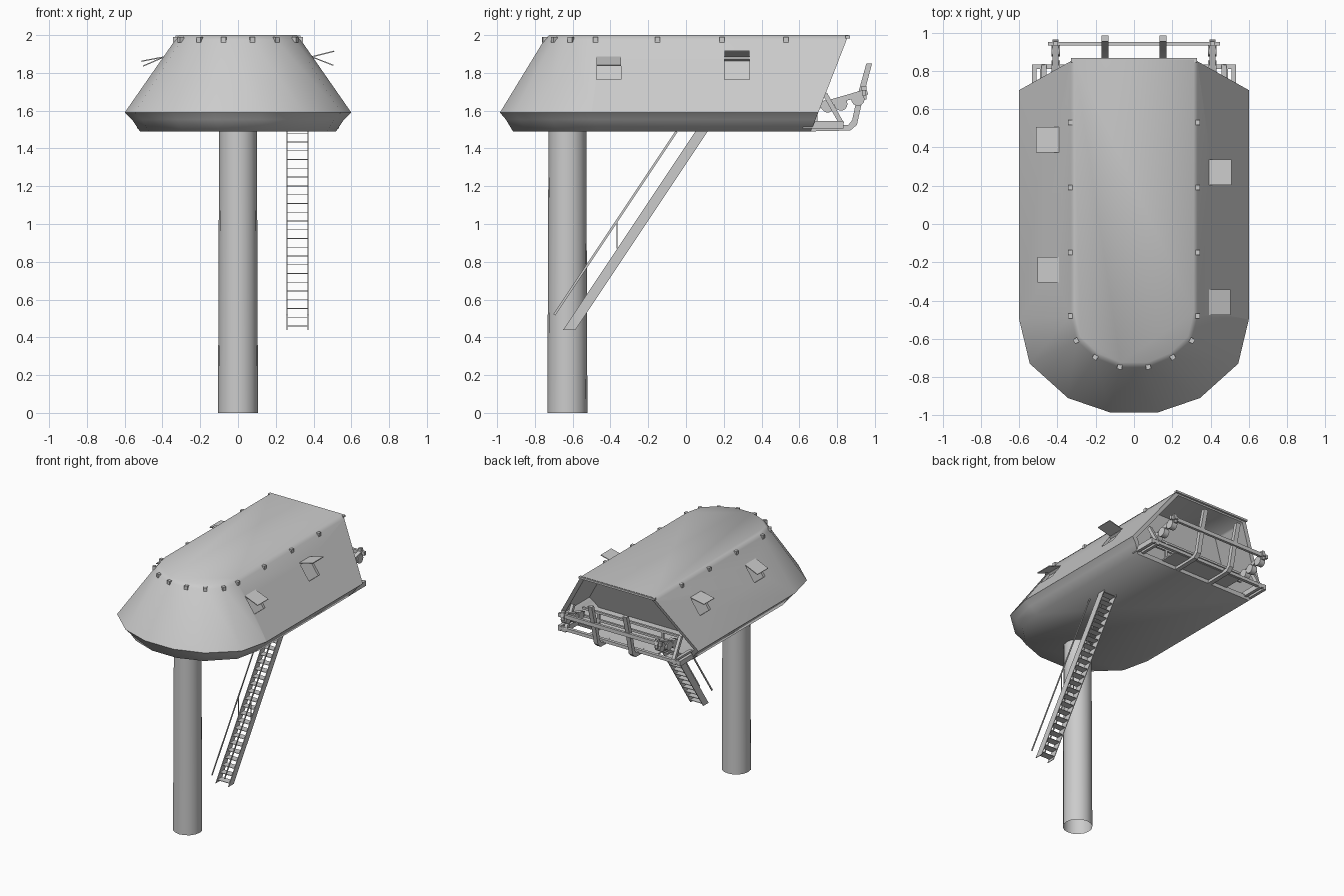
import bpy, bmesh, math
from mathutils import Vector, Matrix

cube = bpy.data.objects.get("Cube")
if cube:
    bpy.data.objects.remove(cube, do_unlink=True)

grey = bpy.data.materials.new("plain grey")
grey.use_nodes = True
GREY = (0.6, 0.6, 0.6, 1)
grey.diffuse_color = GREY
grey.node_tree.nodes["Principled BSDF"].inputs["Base Color"].default_value = GREY


def finish(name, bm, angle=30):
    """Turn a bmesh into a named object with sharp edges kept."""
    bmesh.ops.recalc_face_normals(bm, faces=bm.faces)
    mesh = bpy.data.meshes.new(name)
    bm.to_mesh(mesh)
    bm.free()
    ob = bpy.data.objects.new(name, mesh)
    bpy.context.collection.objects.link(ob)
    mesh.materials.append(grey)
    smooth(ob, angle)
    return ob


def smooth(ob, angle):
    bpy.ops.object.select_all(action='DESELECT')
    ob.select_set(True)
    bpy.context.view_layer.objects.active = ob
    bpy.ops.object.shade_smooth_by_angle(angle=math.radians(angle))


def box(name, lo, hi, matrix=None):
    bm = bmesh.new()
    bmesh.ops.create_cube(bm, size=1)
    lo, hi = Vector(lo), Vector(hi)
    bmesh.ops.scale(bm, vec=hi - lo, verts=bm.verts)
    bmesh.ops.translate(bm, vec=(lo + hi) / 2, verts=bm.verts)
    if matrix:
        bmesh.ops.transform(bm, matrix=matrix, verts=bm.verts)
    return finish(name, bm)


def prism(name, profile, x, width):
    """Side profile (y, z) given a thickness along x."""
    bm = bmesh.new()
    face = bm.faces.new([bm.verts.new((x - width / 2, y, z)) for y, z in profile])
    out = bmesh.ops.extrude_face_region(bm, geom=[face])["geom"]
    bmesh.ops.translate(bm, vec=(width, 0, 0),
                        verts=[v for v in out if isinstance(v, bmesh.types.BMVert)])
    return finish(name, bm)


def strut(name, a, b, x, thick, width):
    """Straight bar between two (y, z) points."""
    a, b = Vector(a), Vector(b)
    d = (b - a).normalized() * thick / 2
    n = Vector((-d.y, d.x))
    return prism(name, [a + n, b + n, b - n, a - n], x, width)


def drum(name, centre, r1, r2, depth, sides, rot=None, caps=True):
    bm = bmesh.new()
    bmesh.ops.create_cone(bm, cap_ends=caps, segments=sides, radius1=r1, radius2=r2, depth=depth,
                          matrix=Matrix.Translation(centre) @ (rot or Matrix()))
    return finish(name, bm, 40)


# Hull: rings lofted upwards, the rear lying on one leaning plane
def rear(z):
    return 0.86 - 0.39 * (2 - z)


wide = [(.6, -.5), (.545, -.73), (.345, -.91), (.125, -.985)]
crown = [(.332, -.48), (.3, -.61), (.2, -.7), (.075, -.75)]
rings = [(1.49, wide, .865, .93), (1.553, wide, .935, .968), (1.59, wide, 1, 1),
         (1.975, crown, 1, 1), (2, crown, .94, .965)]
bm = bmesh.new()
loops = []
for z, outline, sx, sy in rings:
    half = [(outline[0][0] * sx, rear(z))] + [(x * sx, y * sy) for x, y in outline]
    full = half + [(-x, y) for x, y in reversed(half)]
    loops.append([bm.verts.new((x, y, z)) for x, y in full])
count = len(loops[0])
rear_faces = []
for low, high in zip(loops, loops[1:]):
    for i in range(count):
        j = (i + 1) % count
        face = bm.faces.new((low[i], low[j], high[j], high[i]))
        if j == 0:
            rear_faces.append(face)
bm.faces.new(loops[0])
bm.faces.new(loops[-1])
bmesh.ops.recalc_face_normals(bm, faces=bm.faces)

# Rear recess: one big face, inset and pushed forward
opening = bmesh.ops.dissolve_faces(bm, faces=rear_faces)["region"]
bmesh.ops.inset_region(bm, faces=opening, thickness=.03, use_even_offset=True)
out = bmesh.ops.extrude_face_region(bm, geom=opening)["geom"]
bmesh.ops.translate(bm, vec=(0, -.3, 0),
                    verts=[v for v in out if isinstance(v, bmesh.types.BMVert)])
bmesh.ops.delete(bm, geom=[f for f in opening if f.is_valid], context='FACES_ONLY')
hull = finish("hull", bm, 60)

# Window recesses and their propped flaps: side, y start, tip x, tip z
lean = math.atan2(.268, .385)
for side, y, tip_x, tip_z in [(1, .205, .51, 1.915), (1, -.475, .505, 1.84),
                              (-1, .375, .52, 1.86), (-1, -.305, .505, 1.835)]:
    place = Matrix.Translation((side * .44, y + .066, 1.82)) @ Matrix.Rotation(-side * lean, 4, 'Y')
    cutter = box("window_cutter", (-.018, -.066, -.066), (.018, .066, .066), place)
    cutter.hide_render = True
    cut = hull.modifiers.new("window", 'BOOLEAN')
    cut.operation = 'DIFFERENCE'
    cut.object = cutter
    bpy.context.view_layer.objects.active = hull
    bpy.ops.object.modifier_apply(modifier=cut.name)
    bpy.data.objects.remove(cutter, do_unlink=True)
    rise = math.atan2(tip_z - 1.885, tip_x - .39)
    hinge = Matrix.Translation((side * .39, y, 1.885)) @ Matrix.Rotation(-side * rise, 4, 'Y')
    box("window_flap", (min(0, side * .123), 0, -.003), (max(0, side * .123), .132, .003), hinge)
smooth(hull, 60)

# Small lugs around the roof edge
lugs = [(.333, y, 0) for y in (.53, .19, -.15, -.48)]
lugs += [(.303, -.61, -30), (.203, -.697, -58), (.075, -.748, -80)]
for x, y, turn in lugs:
    for side in (1, -1):
        spin = Matrix.Translation((side * x, y, 1.975)) @ Matrix.Rotation(side * math.radians(turn), 4, 'Z')
        box("roof_lug", (-.012, -.013, -.014), (.012, .013, .014), spin)
box("roof_rear_trim", (-.33, .845, 1.982), (.33, .868, 1.997))

# Supporting column, open at the ends
drum("column", (0, -.628, .75), .106, .1, 1.5, 16, caps=False)

# Staircase: stringers, handrails with posts, treads
for x in (.26, .37):
    prism("stair_stringer", [(-.65, .44), (-.585, .44), (.115, 1.49), (.05, 1.49)], x, .005)
    strut("stair_handrail", (-.697, .52), (-.05, 1.49), x, .012, .005)
    box("handrail_post", (x - .002, -.368, .87), (x + .002, -.362, 1.02))
steps = 23
for i in range(steps):
    z = .46 + i * 1.02 / (steps - 1)
    y = -.65 + (z - .44) * 2 / 3
    box("stair_tread", (.26, y + .005, z - .002), (.37, y + .06, z + .002))

# Rear gallery: curved uprights, arms with rollers, brackets
upright = [(.64, 1.49), (.87, 1.495), (.905, 1.525), (.935, 1.66), (.985, 1.85),
           (.955, 1.85), (.905, 1.67), (.88, 1.55), (.86, 1.525), (.64, 1.52)]
sideways = Matrix.Rotation(math.pi / 2, 4, 'Y')
for s in (1, -1):
    prism("gallery_upright", upright, s * .152, .035)
    strut("gallery_arm", (.7, 1.625), (.96, 1.7), s * .41, .03, .03)
    for y, z in ((.75, 1.625), (.82, 1.635), (.91, 1.66)):
        drum("arm_roller", (s * .41, y, z), .035, .035, .045, 14, sideways)
    box("arm_end_post", (s * .41 - .012, .93, 1.66), (s * .41 + .012, .955, 1.73))
    strut("corner_brace", (.735, 1.69), (.825, 1.53), s * .47, .025, .025)
    for x in (.48, .522):
        box("floor_bracket", (s * x - .012, .62, 1.505), (s * x + .012, .835, 1.545))
    box("inner_post", (s * .28 - .008, .68, 1.52), (s * .28 + .008, .696, 1.66))
box("gallery_beam", (-.45, .932, 1.68), (.45, .952, 1.71))
box("gallery_floor", (-.3, .6, 1.512), (.3, .82, 1.522))
box("gallery_edge_bar", (-.53, .81, 1.515), (.53, .835, 1.54))
for z in (1.59, 1.65):
    box("inner_rail", (-.42, .68, z), (.42, .696, z + .016))
